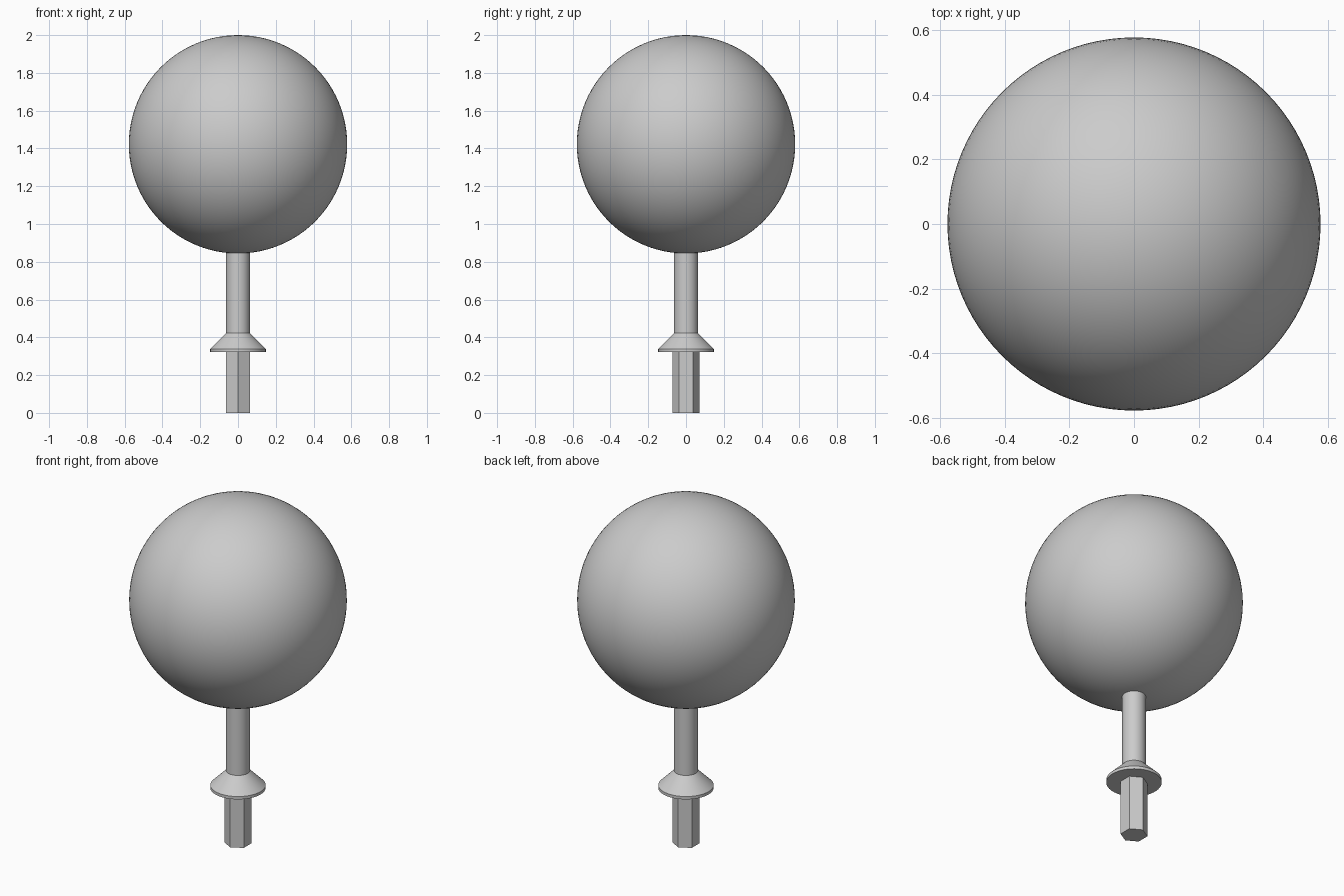
import bpy
import bmesh
import math

cube = bpy.data.objects.get("Cube")
if cube:
    bpy.data.objects.remove(cube, do_unlink=True)

grey = bpy.data.materials.new("light_grey")
grey.use_nodes = True
grey.diffuse_color = (0.6, 0.6, 0.6, 1)
grey.node_tree.nodes["Principled BSDF"].inputs["Base Color"].default_value = (0.6, 0.6, 0.6, 1)


def finish(name, bm, smooth_angle=None):
    """Turn a bmesh into a named grey object, smooth below the given angle."""
    bmesh.ops.recalc_face_normals(bm, faces=bm.faces)
    mesh = bpy.data.meshes.new(name)
    bm.to_mesh(mesh)
    bm.free()
    mesh.materials.append(grey)
    obj = bpy.data.objects.new(name, mesh)
    bpy.context.collection.objects.link(obj)
    if smooth_angle:
        bpy.ops.object.select_all(action='DESELECT')
        obj.select_set(True)
        bpy.context.view_layer.objects.active = obj
        bpy.ops.object.shade_smooth_by_angle(angle=math.radians(smooth_angle))
    return obj


def turned(name, profile, sides, start=0.0, smooth_angle=None):
    """Revolve a (radius, height) profile about z and cap both ends."""
    bm = bmesh.new()
    rings = []
    for r, z in profile:
        angles = [start + math.tau * i / sides for i in range(sides)]
        rings.append([bm.verts.new((r * math.cos(a), r * math.sin(a), z)) for a in angles])
    for low, high in zip(rings, rings[1:]):
        for i in range(sides):
            j = (i + 1) % sides
            bm.faces.new((low[i], low[j], high[j], high[i]))
    bm.faces.new(rings[0][::-1])
    bm.faces.new(rings[-1])
    return finish(name, bm, smooth_angle)


# Hexagonal peg, with corners facing front and back
turned("hex_peg", [(0.0725, 0), (0.0725, 0.325)], 6, start=math.pi / 2)

# Collar with a thin rim and sloped top, running into the round stem
turned("collar_and_stem",
       [(0.147, 0.322), (0.147, 0.339), (0.063, 0.423), (0.063, 0.9)],
       64, smooth_angle=30)

# Ball head
ball = bmesh.new()
bmesh.ops.create_uvsphere(ball, u_segments=96, v_segments=48, radius=0.578)
bmesh.ops.translate(ball, verts=ball.verts, vec=(0, 0, 1.422))
finish("ball", ball, smooth_angle=30)
